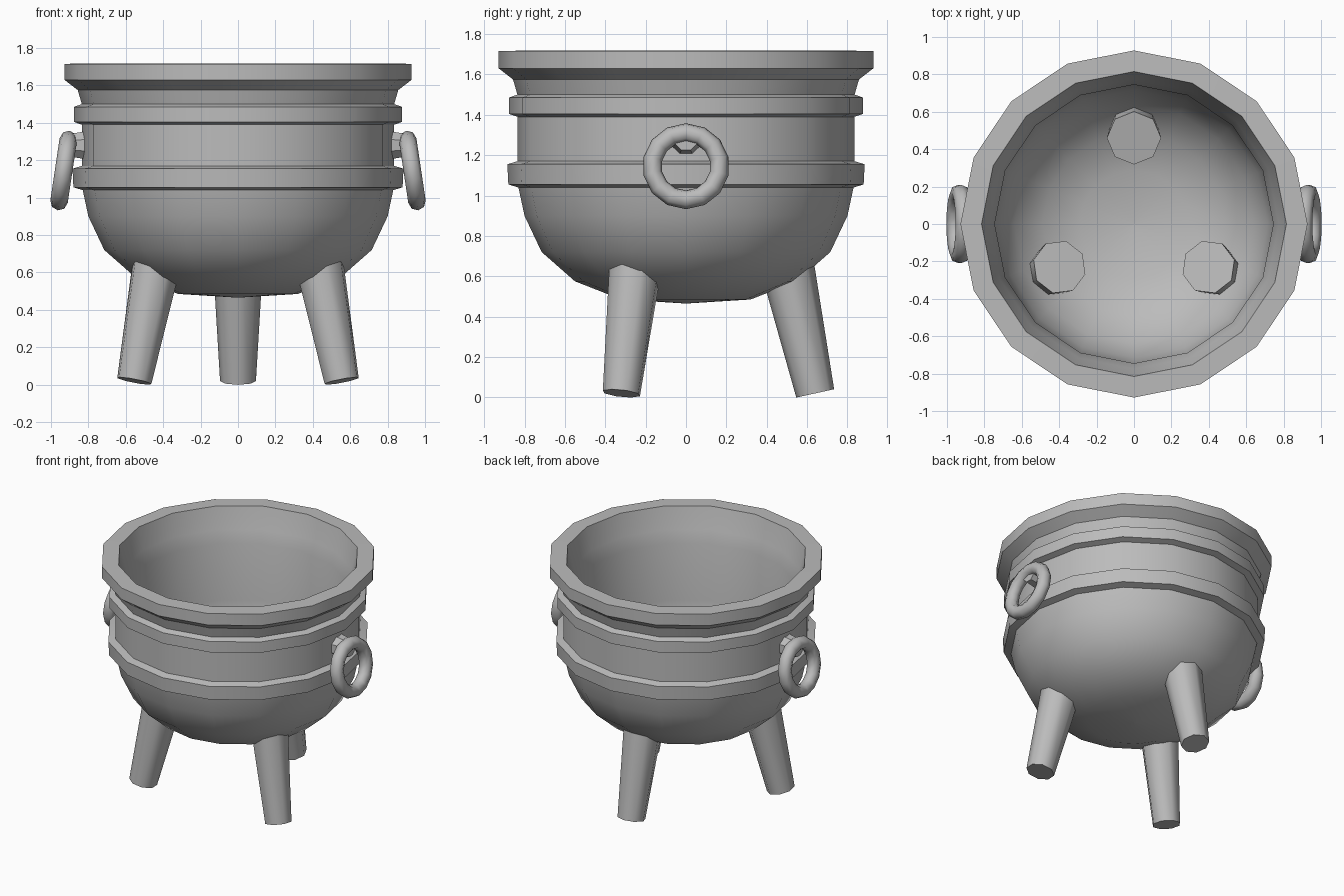
import bpy, bmesh, math
from mathutils import Matrix, Vector

if "Cube" in bpy.data.objects:
    bpy.data.objects.remove(bpy.data.objects["Cube"])

iron = bpy.data.materials.new("grey_iron")
iron.diffuse_color = (0.5, 0.5, 0.5, 1)
iron.use_nodes = True
iron.node_tree.nodes["Principled BSDF"].inputs["Base Color"].default_value = iron.diffuse_color


def finish(bm, name, angle):
    bmesh.ops.remove_doubles(bm, verts=bm.verts, dist=1e-4)
    bmesh.ops.recalc_face_normals(bm, faces=bm.faces)
    mesh = bpy.data.meshes.new(name)
    bm.to_mesh(mesh)
    bm.free()
    mesh.materials.append(iron)
    ob = bpy.data.objects.new(name, mesh)
    bpy.context.collection.objects.link(ob)
    bpy.ops.object.select_all(action='DESELECT')
    ob.select_set(True)
    bpy.context.view_layer.objects.active = ob
    bpy.ops.object.shade_smooth_by_angle(angle=math.radians(angle))
    return ob


def sweep(bm, rows, closed):
    """Join rows of verts (each row a closed loop) into quads."""
    n = len(rows[0])
    for i in range(len(rows) if closed else len(rows) - 1):
        a, b = rows[i], rows[(i + 1) % len(rows)]
        for j in range(n):
            k = (j + 1) % n
            bm.faces.new((a[j], a[k], b[k], b[j]))


def lathe(name, profile, sides=16):
    bm = bmesh.new()
    rows = []
    for r, z in profile:
        if r == 0:
            r = 1e-3
        rows.append([bm.verts.new((r * math.cos(2 * math.pi * i / sides),
                                   r * math.sin(2 * math.pi * i / sides), z))
                     for i in range(sides)])
    sweep(bm, rows, False)
    bm.faces.new(rows[0])
    bm.faces.new(rows[-1])
    return finish(bm, name, 30)


# Pot: outer bowl, two raised bands, flared rim, then the inner wall
lathe("pot", [
    (0, 0.465), (0.32, 0.485), (0.55, 0.575), (0.715, 0.72), (0.80, 0.90),
    (0.83, 1.04), (0.88, 1.055), (0.885, 1.155), (0.835, 1.17),
    (0.835, 1.39), (0.878, 1.405), (0.878, 1.485), (0.835, 1.50),
    (0.857, 1.575), (0.928, 1.63), (0.928, 1.715), (0.815, 1.718),
    (0.775, 1.56), (0.745, 1.47), (0.745, 1.05), (0.715, 0.90),
    (0.64, 0.75), (0.49, 0.62), (0.29, 0.545), (0, 0.525)])

# Three splayed, tapering legs reaching through the bowl
low, high = Vector((0, 0.64, 0.02)), Vector((0, 0.46, 0.84))
tilt = math.atan2(low.y - high.y, high.z - low.z)
for i, name in enumerate(("back_leg", "front_left_leg", "front_right_leg")):
    bm = bmesh.new()
    bmesh.ops.create_cone(
        bm, cap_ends=True, segments=8, radius1=0.096, radius2=0.145,
        depth=(high - low).length,
        matrix=Matrix.Rotation(i * math.tau / 3, 4, 'Z')
        @ Matrix.Translation((low + high) / 2) @ Matrix.Rotation(tilt, 4, 'X'))
    finish(bm, name, 50)

# Ring handles and the lugs that hold them
for side, s in (("right", 1), ("left", -1)):
    bm = bmesh.new()
    m = (Matrix.Translation((s * 0.932, 0, 1.145))
         @ Matrix.Rotation(-s * math.radians(8.5), 4, 'Y'))
    rows = []
    for i in range(14):
        a = math.tau * i / 14
        row = []
        for j in range(8):
            b = math.tau * j / 8
            r = 0.168 + 0.047 * math.cos(b)
            row.append(bm.verts.new(
                m @ Vector((0.047 * math.sin(b), r * math.sin(a), r * math.cos(a)))))
        rows.append(row)
    sweep(bm, rows, True)
    finish(bm, side + "_ring", 60)

    bm = bmesh.new()
    bmesh.ops.create_cone(
        bm, cap_ends=True, segments=8, radius1=0.085, radius2=0.06, depth=0.13,
        matrix=Matrix.Translation((s * 0.86, 0, 1.28))
        @ Matrix.Rotation(s * math.pi / 2, 4, 'Y')
        @ Matrix.Rotation(math.pi / 8, 4, 'Z'))
    finish(bm, side + "_lug", 30)
